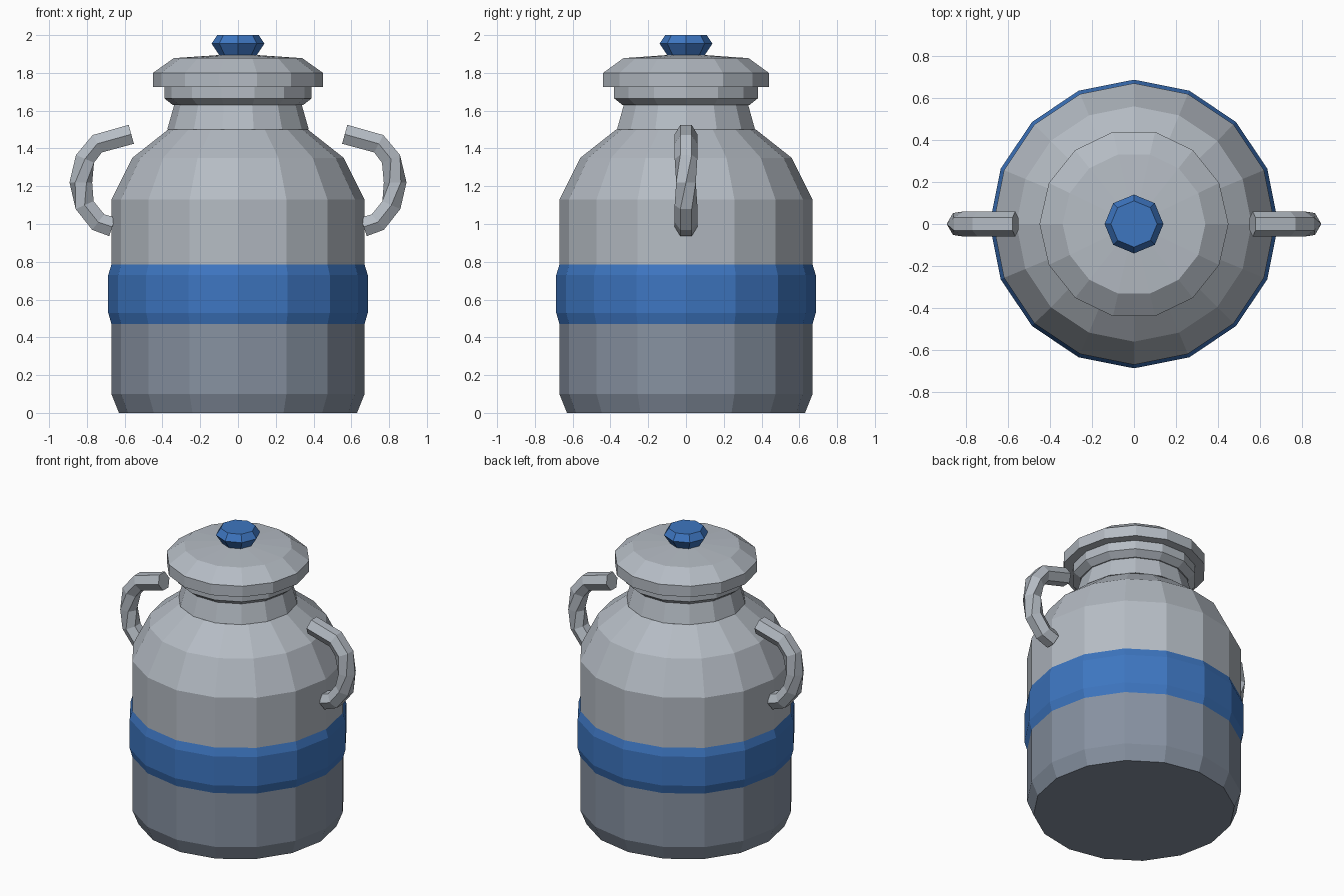
import bpy
import bmesh
from math import cos, sin, pi, radians
from mathutils import Vector

cube = bpy.data.objects.get("Cube")
if cube:
    bpy.data.objects.remove(cube, do_unlink=True)


def material(name, rgb):
    m = bpy.data.materials.new(name)
    m.use_nodes = True
    m.diffuse_color = (*rgb, 1)
    m.node_tree.nodes["Principled BSDF"].inputs["Base Color"].default_value = (*rgb, 1)
    return m


LIGHT = material("light steel", (0.46, 0.50, 0.55))
SLATE = material("slate steel", (0.24, 0.285, 0.355))
BLUE = material("blue enamel", (0.047, 0.18, 0.53))


def skin(name, rings, mat):
    """Join equal-sized rings of points into a closed, flat-shaded solid."""
    bm = bmesh.new()
    loops = [[bm.verts.new(p) for p in ring] for ring in rings]
    n = len(loops[0])
    for a, b in zip(loops, loops[1:]):
        for i in range(n):
            j = (i + 1) % n
            bm.faces.new((a[i], a[j], b[j], b[i]))
    bm.faces.new(loops[0][::-1])
    bm.faces.new(loops[-1])
    bmesh.ops.recalc_face_normals(bm, faces=bm.faces[:])
    mesh = bpy.data.meshes.new(name)
    bm.to_mesh(mesh)
    bm.free()
    mesh.materials.append(mat)
    obj = bpy.data.objects.new(name, mesh)
    bpy.context.collection.objects.link(obj)
    return obj


def turned(name, profile, sides, mat):
    """Turn (radius, height) points around the z axis."""
    angles = [2 * pi * i / sides for i in range(sides)]
    return skin(name, [[(r * cos(a), r * sin(a), z) for a in angles]
                       for r, z in profile], mat)


# Jar body, band and shoulder
turned("lower_body", [(0.63, 0), (0.67, 0.10), (0.67, 0.62)], 16, SLATE)
turned("band", [(0.67, 0.47), (0.687, 0.53), (0.687, 0.73), (0.67, 0.785)], 16, BLUE)
turned("upper_body", [(0.67, 0.62), (0.67, 1.13), (0.56, 1.35), (0.37, 1.50)], 16, LIGHT)

# Neck, rim, lid and knob
turned("neck", [(0.375, 1.50), (0.335, 1.64)], 14, LIGHT)
turned("rim", [(0.345, 1.63), (0.39, 1.665), (0.39, 1.73)], 14, LIGHT)
turned("lid", [(0.45, 1.725), (0.45, 1.80), (0.34, 1.878), (0.02, 1.90)], 14, LIGHT)
turned("knob", [(0.10, 1.895), (0.14, 1.955), (0.11, 2.0)], 8, BLUE)

# Handles: a six-sided tube that twists a little around its bend
path = [Vector((x, 0, z)) for x, z in (
    (0.565, 1.475), (0.745, 1.425), (0.81, 1.345), (0.832, 1.22),
    (0.812, 1.10), (0.74, 1.01), (0.665, 0.985))]
twist = [0, 0, 0, 30, 60, 60, 60]


def handle(name, turn):
    rings = []
    for k, p in enumerate(path):
        along = (path[min(k + 1, len(path) - 1)] - path[max(k - 1, 0)]).normalized()
        side = Vector((0, 1, 0))
        out = side.cross(along)
        rings.append([p + 0.06 * (cos(a) * side + sin(a) * out) for a in
                      (radians(60 * i + turn * twist[k]) for i in range(6))])
    return skin(name, rings, LIGHT)


handle("left_handle", -1)
right = handle("right_handle", -1)
right.rotation_euler.z = pi
